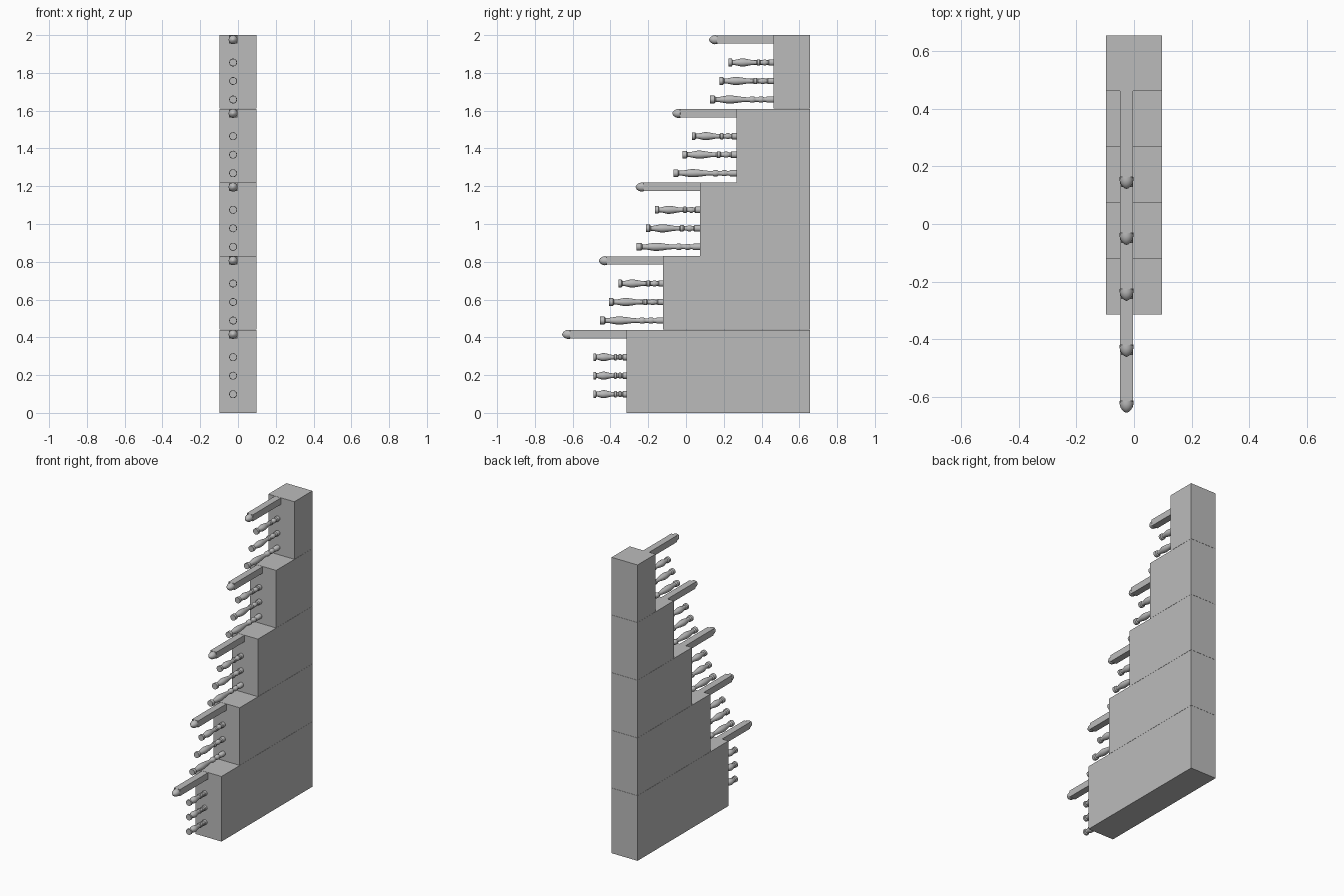
import bpy, bmesh, math

if "Cube" in bpy.data.objects:
    bpy.data.objects.remove(bpy.data.objects["Cube"])

grey = bpy.data.materials.new("plain grey")
grey.diffuse_color = (0.5, 0.5, 0.5, 1)
grey.use_nodes = True
grey.node_tree.nodes["Principled BSDF"].inputs["Base Color"].default_value = grey.diffuse_color

BACK = 0.656
POST_X = -0.026


def finish(bm, name, smooth=False):
    bmesh.ops.recalc_face_normals(bm, faces=bm.faces)
    me = bpy.data.meshes.new(name)
    bm.to_mesh(me)
    bm.free()
    ob = bpy.data.objects.new(name, me)
    bpy.context.collection.objects.link(ob)
    me.materials.append(grey)
    if smooth:
        bpy.ops.object.select_all(action='DESELECT')
        ob.select_set(True)
        bpy.context.view_layer.objects.active = ob
        bpy.ops.object.shade_smooth_by_angle(angle=math.radians(40))
    return ob


def box(name, lo, hi):
    bm = bmesh.new()
    bmesh.ops.create_cube(bm, size=1)
    for v in bm.verts:
        v.co = [a + (c + 0.5) * (b - a) for a, b, c in zip(lo, hi, v.co)]
    return finish(bm, name)


def lathe(name, profile, x, y, z, length=1.0, sides=16):
    """Turned part pointing to -y; profile holds (distance, radius) pairs."""
    bm = bmesh.new()
    rings = []
    for d, r in profile:
        rings.append([bm.verts.new((x + r * math.cos(a), y - d * length, z + r * math.sin(a)))
                      for a in (2 * math.pi * i / sides for i in range(sides))])
    for p, q in zip(rings, rings[1:]):
        for i in range(sides):
            j = (i + 1) % sides
            bm.faces.new((p[i], p[j], q[j], q[i]))
    bm.faces.new(rings[0])
    bm.faces.new(rings[-1])
    return finish(bm, name, True)


# Turned spindle from base to tip: rings, neck, long swell, collar
SPINDLE = [(0, .017), (.10, .017), (.12, .012), (.15, .012), (.17, .016), (.22, .016),
           (.24, .012), (.29, .012), (.31, .017), (.36, .017), (.38, .012), (.43, .012),
           (.50, .014), (.58, .018), (.66, .021), (.73, .021), (.80, .017), (.87, .013),
           (.91, .013), (.93, .020), (1, .020)]
# Rounded knob on the post end
KNOB = [(0, .019), (.004, .0235), (.016, .024), (.028, .021), (.038, .014), (.044, .006), (.046, .001)]

for i in range(5):
    front = -0.315 + 0.1945 * i
    top = 0.44 + 0.39 * i
    bottom = 0 if i == 0 else top - 0.389
    n = str(i + 1)
    # Step block, square post and knob
    box("step_block_" + n, (-0.097, front, bottom), (0.097, BACK, top))
    box("post_" + n, (POST_X - .0225, front - .30, top - .045), (POST_X + .0225, front + .01, top - .001))
    lathe("post_knob_" + n, KNOB, POST_X, front - .295, top - .0245)
    # Three spindles below the post
    for k in range(3):
        length = 0.175 if i == 0 else 0.335 - 0.049 * k
        z = top - 0.341 + 0.098 * k
        lathe(f"spindle_{n}_{k + 1}", SPINDLE, POST_X, front, z, length)
